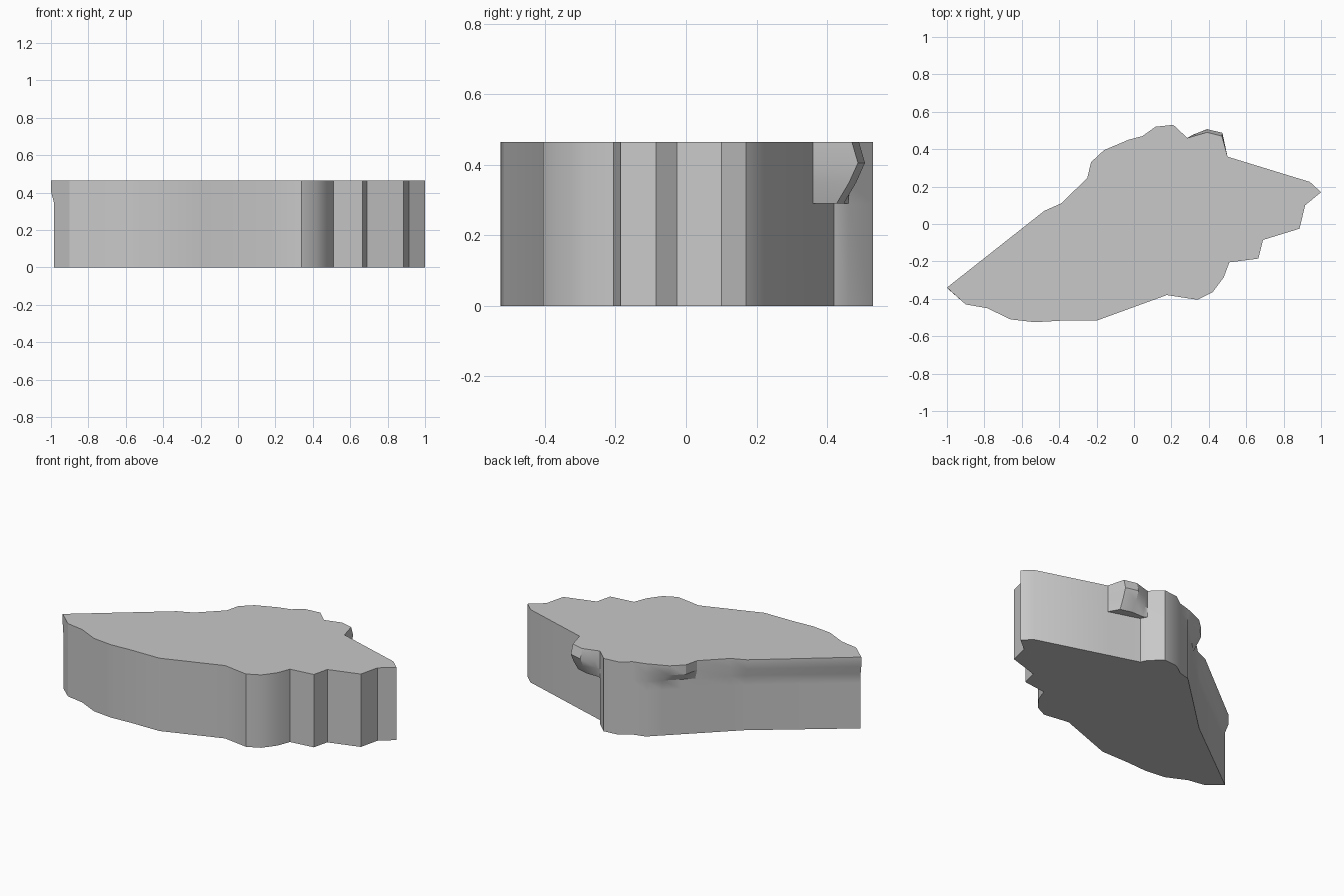
import bpy, bmesh, math
from mathutils import Vector

old = bpy.data.objects.get("Cube")
if old:
    bpy.data.objects.remove(old, do_unlink=True)

# Plain front and right edge of the slab, from the right tip round to the left
front_edge = [(1.0, .17), (.915, .10), (.885, -.025), (.69, -.085), (.665, -.185),
              (.51, -.205), (.48, -.285), (.42, -.365), (.34, -.405), (.175, -.38),
              (-.195, -.515), (-.39, -.517), (-.53, -.525), (-.66, -.51),
              (-.785, -.45), (-.90, -.43)]
# Overhanging back-left edge: (rim point, foot point under it)
ledge_edge = [((-1.0, -.34), (-.985, -.355)), ((-.48, .07), (-.45, .05)),
              ((-.39, .11), (-.39, .107)), ((-.25, .245), (-.24, .25)),
              ((-.23, .33), (-.18, .307)), ((-.16, .395), (-.10, .383))]
back_edge = [(-.03, .45), (.045, .47), (.115, .52), (.21, .53), (.285, .46)]
# Boulder bulging out of the back wall
bulge_edge = [((.31, .467), (.305, .42)), ((.39, .49), (.385, .395)),
              ((.47, .47), (.455, .374))]
last_edge = [(.50, .36), (.94, .225)]

# Ring heights, and how far each ring moves from foot to rim
heights = [0, .29, .29, .35, .405, .465]
plain_blend = [0] * 6
ledge_blend = [0, 0, 0, 0, 1, 1]
bulge_blend = [0, 0, .55, .92, 1.18, 1]

columns = [(p, p, plain_blend) for p in front_edge]
columns += [(rim, foot, ledge_blend) for rim, foot in ledge_edge]
columns += [(p, p, plain_blend) for p in back_edge]
columns += [(rim, foot, bulge_blend) for rim, foot in bulge_edge]
columns += [(p, p, plain_blend) for p in last_edge]

# Loft the rings and cap both ends
bm = bmesh.new()
rings = []
for i, z in enumerate(heights):
    ring = []
    for rim, foot, blend in columns:
        p = Vector(foot).lerp(Vector(rim), blend[i])
        ring.append(bm.verts.new((p.x, p.y, z)))
    rings.append(ring)
n = len(columns)
for low, high in zip(rings, rings[1:]):
    for j in range(n):
        k = (j + 1) % n
        bm.faces.new((low[j], low[k], high[k], high[j]))
bm.faces.new(rings[0])
bm.faces.new(rings[-1])
bmesh.ops.remove_doubles(bm, verts=bm.verts[:], dist=.0005)
bmesh.ops.recalc_face_normals(bm, faces=bm.faces[:])

mesh = bpy.data.meshes.new("rock_slab")
bm.to_mesh(mesh)
bm.free()
slab = bpy.data.objects.new("rock_slab", mesh)
bpy.context.collection.objects.link(slab)

# Stone colour
stone = bpy.data.materials.new("stone grey")
stone.use_nodes = True
colour = (.58, .58, .58, 1)
stone.diffuse_color = colour
stone.node_tree.nodes["Principled BSDF"].inputs["Base Color"].default_value = colour
mesh.materials.append(stone)

# Soft shading with crisp edges
bpy.ops.object.select_all(action='DESELECT')
slab.select_set(True)
bpy.context.view_layer.objects.active = slab
bpy.ops.object.shade_smooth_by_angle(angle=math.radians(30))
